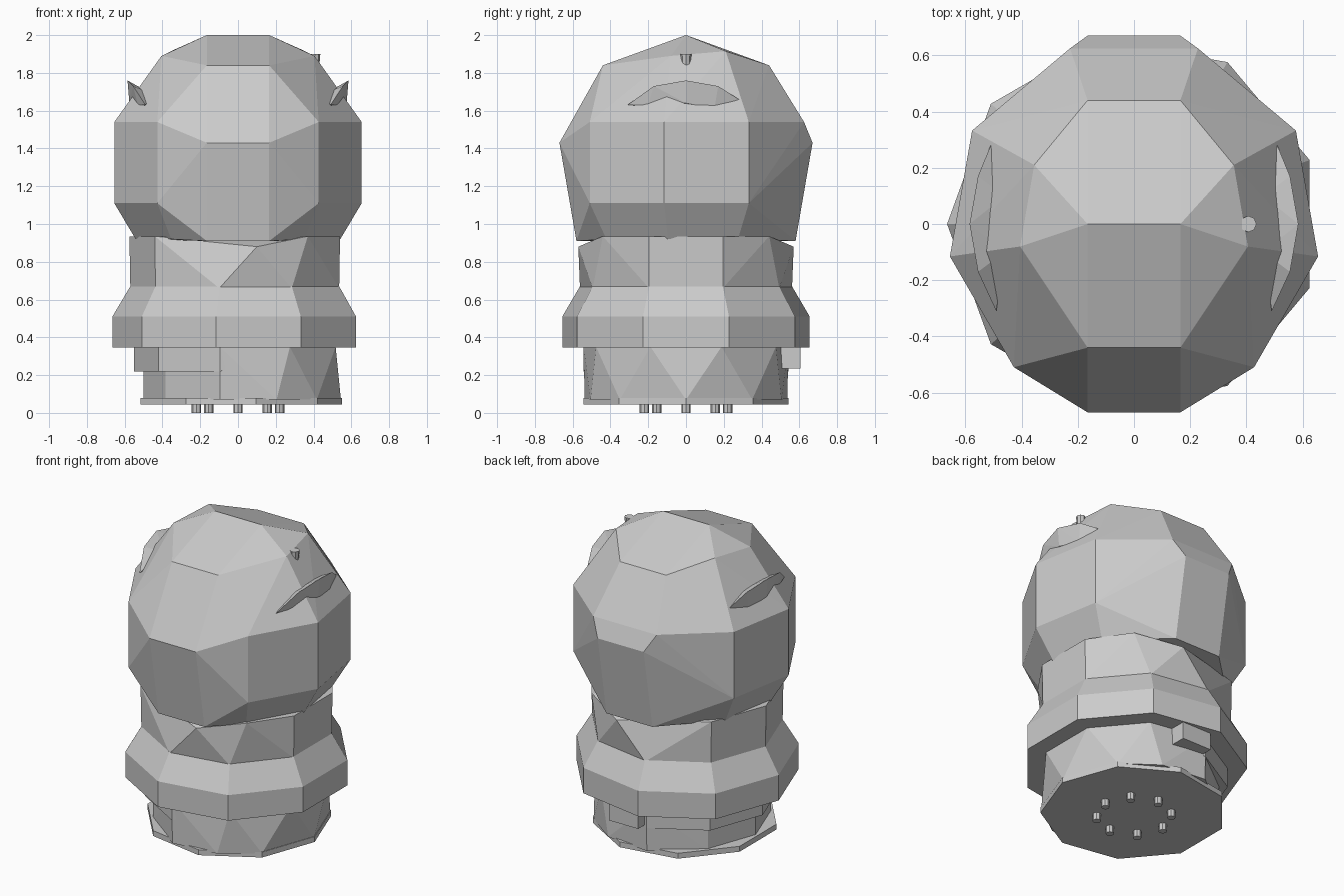
import bpy, bmesh
from math import sin, cos, radians
from mathutils import Matrix

cube = bpy.data.objects.get("Cube")
if cube:
    bpy.data.objects.remove(cube, do_unlink=True)

grey = bpy.data.materials.new("plain grey")
grey.use_nodes = True
grey.diffuse_color = (0.6, 0.6, 0.6, 1)
grey.node_tree.nodes["Principled BSDF"].inputs["Base Color"].default_value = grey.diffuse_color


def finish(name, bm):
    bmesh.ops.recalc_face_normals(bm, faces=bm.faces)
    mesh = bpy.data.meshes.new(name)
    bm.to_mesh(mesh)
    bm.free()
    mesh.materials.append(grey)
    obj = bpy.data.objects.new(name, mesh)
    bpy.context.collection.objects.link(obj)
    return obj


def ring(radius, z, angles):
    return [(radius * cos(radians(a)), radius * sin(radians(a)), z) for a in angles]


def hull(name, points):
    """Faceted solid wrapped around a few points."""
    bm = bmesh.new()
    for p in points:
        bm.verts.new(p)
    res = bmesh.ops.convex_hull(bm, input=bm.verts)
    loose = set(res["geom_interior"]) | set(res["geom_unused"])
    bmesh.ops.delete(bm, geom=[v for v in loose if isinstance(v, bmesh.types.BMVert)],
                     context="VERTS")
    bmesh.ops.dissolve_limit(bm, angle_limit=radians(1), verts=bm.verts, edges=bm.edges)
    return finish(name, bm)


def rod(name, x, y, z0, z1, r0, r1, sides=8):
    bm = bmesh.new()
    bmesh.ops.create_cone(bm, cap_ends=True, segments=sides, radius1=r0, radius2=r1,
                          depth=z1 - z0, matrix=Matrix.Translation((x, y, (z0 + z1) / 2)))
    return finish(name, bm)


COLLAR = range(20, 380, 40)          # nine sides, corner at -x
PLATE = range(0, 360, 40)            # nine sides, corner at +x
BULB = [70, 30, -10, -50, 110, 150, 190, 230]

# Bulb: nine-sided drum merged with a rounded dome
bulb = ring(0.665, 1.54, BULB) + ring(0.665, 1.11, BULB[1:4] + BULB[5:])
bulb += ring(0.55, 0.92, BULB[1:4] + BULB[5:])
for s in (-1, 1):
    bulb += [(s * 0.165, 0, 2), (s * 0.355, 0.21, 1.915), (s * 0.405, -0.08, 1.89)]
    for t in (-1, 1):
        bulb += [(s * 0.165, t * y, z) for y, z in ((0.44, 1.84), (0.67, 1.43), (0.58, 0.91))]
hull("bulb", bulb)

# Neck between bulb and collar
hull("neck", ring(0.57, 0.66, COLLAR) + ring(0.575, 0.935, [180, 140, 220, 20, -20, 50, -50])
     + [(0.1, -0.57, 0.88), (0.1, 0.57, 0.88)])

# Flared collar
hull("collar", ring(0.665, 0.345, COLLAR) + ring(0.665, 0.51, COLLAR) + ring(0.57, 0.67, COLLAR))

# Base: stepped on the -x side, tapered facets on the other
hull("base_upper", ring(0.55, 0.36, COLLAR) + ring(0.55, 0.22, [100, 140, 180, 220, 260]))
hull("base_lower", ring(0.55, 0.35, [20, 60, 100, -20, -60, -100])
     + ring(0.545, 0.07, [0, 68, 100, -68, -100, 40, -40]) + ring(0.5, 0.07, [140, 180, 220])
     + ring(0.5, 0.35, [140, 180, 220]))
hull("base_plate", ring(0.55, 0.045, PLATE) + ring(0.55, 0.08, PLATE))

# Locating key at the back
hull("key", [(x, y, z) for x in (-0.08, 0.13) for y in (0.45, 0.605) for z in (0.235, 0.35)])

# Contact pins
for i in range(8):
    a = radians(45 * i)
    rod(f"pin_{i + 1}", 0.22 * cos(a), 0.22 * sin(a), 0, 0.05, 0.025, 0.025)

# Side fins and top stud
for s, side in ((1, "left"), (-1, "right")):
    fin = [(0.49, -0.31, 1.63), (0.555, -0.17, 1.73), (0.585, 0, 1.76), (0.555, 0.17, 1.73),
           (0.51, 0.28, 1.66), (0.55, 0.15, 1.61), (0.575, 0, 1.64), (0.53, -0.2, 1.63),
           (0.46, -0.1, 1.69), (0.46, 0.1, 1.69), (0.45, 0, 1.62)]
    hull(side + "_fin", [(s * x, y, z) for x, y, z in fin])
rod("stud", 0.407, 0, 1.82, 1.9, 0.022, 0.029)
